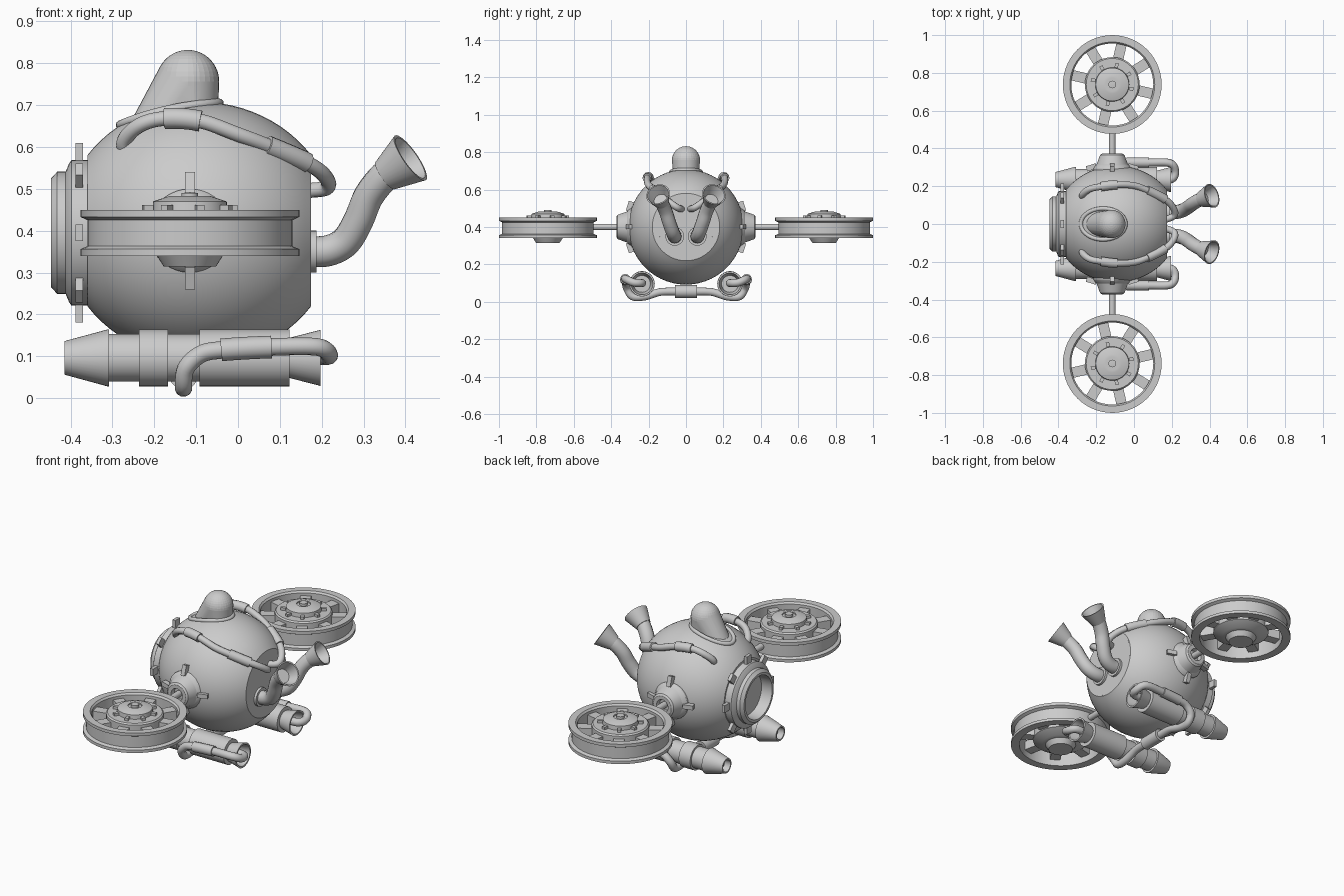
import bpy, bmesh
from math import sin, cos, pi, sqrt, radians
from mathutils import Vector, Matrix

if "Cube" in bpy.data.objects:
    bpy.data.objects.remove(bpy.data.objects["Cube"])


def finish(name, bm):
    bmesh.ops.recalc_face_normals(bm, faces=bm.faces)
    me = bpy.data.meshes.new(name)
    bm.to_mesh(me)
    bm.free()
    ob = bpy.data.objects.new(name, me)
    bpy.context.collection.objects.link(ob)
    return ob


def lathe(name, profile, origin, axis=(0, 0, 1), n=40, closed=False):
    """Spin (radius, height) points around an axis through origin."""
    bm = bmesh.new()
    M = Matrix.Translation(origin) @ Vector(axis).to_track_quat('Z', 'Y').to_matrix().to_4x4()
    rings = []
    for r, h in profile:
        if r == 0:
            rings.append([bm.verts.new(M @ Vector((0, 0, h)))] * n)
        else:
            rings.append([bm.verts.new(M @ Vector((r * cos(2 * pi * i / n), r * sin(2 * pi * i / n), h)))
                          for i in range(n)])
    if closed:
        rings.append(rings[0])
    for a, b in zip(rings, rings[1:]):
        for i in range(n):
            j = (i + 1) % n
            bm.faces.new(list(dict.fromkeys((a[i], a[j], b[j], b[i]))))
    return finish(name, bm)


def box(name, M, dims):
    bm = bmesh.new()
    bmesh.ops.create_cube(bm, size=1, matrix=M @ Matrix.Diagonal((*dims, 1)))
    return finish(name, bm)


def smooth_path(pts, closed=False, steps=6):
    """Catmull-Rom samples through the points."""
    P = [Vector(p) for p in pts]
    P = [P[-1]] + P + P[:2] if closed else [2 * P[0] - P[1]] + P + [2 * P[-1] - P[-2]]
    out = []
    for a, b, c, d in zip(P, P[1:], P[2:], P[3:]):
        for k in range(steps):
            t = k / steps
            out.append(0.5 * (2 * b + (c - a) * t + (2 * a - 5 * b + 4 * c - d) * t * t
                              + (3 * b - a - 3 * c + d) * t ** 3))
    return out if closed else out + [P[-2]]


def tube(name, path, r, closed=False):
    cu = bpy.data.curves.new(name, 'CURVE')
    cu.dimensions = '3D'
    cu.bevel_depth, cu.bevel_resolution, cu.use_fill_caps = r, 4, True
    sp = cu.splines.new('POLY')
    sp.points.add(len(path) - 1)
    for p, co in zip(sp.points, path):
        p.co = (*co, 1)
    sp.use_cyclic_u = closed
    tmp = bpy.data.objects.new(name + "_curve", cu)
    me = bpy.data.meshes.new_from_object(tmp)
    bpy.data.objects.remove(tmp)
    ob = bpy.data.objects.new(name, me)
    bpy.context.collection.objects.link(ob)
    return ob


# Round hull, slightly stretched along x and cut flat at both ends
CX, CZ, RX, R = -0.0925, 0.40, 0.33, 0.308
a0 = 0.945
prof = [(0, -RX * sin(a0))]
for i in range(25):
    a = -a0 + 2 * a0 * i / 24
    prof.append((R * cos(a), RX * sin(a)))
prof.append((0, RX * sin(a0)))
lathe("hull", prof, (CX, 0, CZ), (1, 0, 0), 56)

# Porthole with lugs, and the opposite end plate
lathe("porthole", [(0, .33), (.174, .33), (.174, .398), (.165, .404), (.146, .412), (.146, .432), (.130, .447),
                   (.117, .447), (.112, .385), (0, .385)], (0, 0, .395), (-1, 0, 0), 48)
for k in range(8):
    M = Matrix.Translation((-.379, 0, .395)) @ Matrix.Rotation(k * pi / 4, 4, 'X') @ Matrix.Translation((0, 0, .188))
    box("porthole_lug", M, (.018, .04, .054))
lathe("end_plate", [(0, .14), (.176, .14), (.176, .175), (.150, .175), (.146, .168), (0, .168)],
      (0, 0, .40), (1, 0, 0), 48)

# Leaning dome on top: hull of spheres, with a collar laid on the surface
bm = bmesh.new()
for x, z, r in ((-.120, .757, .075), (-.205, .625, .062), (-.115, .65, .066)):
    bmesh.ops.create_uvsphere(bm, u_segments=32, v_segments=20, radius=r, matrix=Matrix.Translation((x, 0, z)))
res = bmesh.ops.convex_hull(bm, input=bm.verts)
junk = {g for g in res["geom_interior"] + res["geom_unused"] if isinstance(g, bmesh.types.BMVert)}
bmesh.ops.delete(bm, geom=list(junk), context='VERTS')
finish("top_dome", bm)
loop = []
for k in range(40):
    x, y = -.163 + .118 * cos(k * pi / 20), .082 * sin(k * pi / 20)
    loop.append(Vector((x, y, CZ + sqrt(R * R * (1 - ((x - CX) / RX) ** 2) - y * y))))
tube("dome_collar", loop, .011, True)

WX, WY = -.115, .7385
for s, side in ((1, "back"), (-1, "front")):
    def flip(pts):
        return [(x, y * s, z) for x, y, z in pts]

    # Side hub with four lugs and axle
    lathe(side + "_hub", [(0, .24), (.10, .24), (.10, .295), (.09, .31), (.083, .315), (.065, .365), (.055, .372),
                          (.035, .372), (.03, .35), (0, .35)], (WX, 0, .40), (0, s, 0))
    for k in range(4):
        M = (Matrix.Translation((WX, .30 * s, .40)) @ Matrix.Rotation(k * pi / 2, 4, 'Y')
             @ Matrix.Translation((0, 0, .11)) @ Matrix.Rotation(s * .3, 4, 'X'))
        box(side + "_hub_lug", M, (.024, .028, .055))
    lathe(side + "_axle", [(0, .33), (.017, .33), (.017, .52), (0, .52)], (WX, 0, .40), (0, s, 0), 20)

    # Wheel: grooved rim, spokes, bolted centre
    c = (WX, WY * s, 0)
    lathe(side + "_rim", [(.217, .34), (.2615, .34), (.2615, .356), (.245, .363), (.245, .425), (.2615, .433),
                          (.2615, .45), (.225, .45), (.217, .44)], c, n=56, closed=True)
    lathe(side + "_wheel_centre", [(0, .315), (.063, .315), (.08, .342), (.10, .345), (.145, .37), (.145, .44),
                                   (.138, .447), (.09, .447), (.088, .47), (.048, .483), (.035, .483),
                                   (.035, .476), (.02, .476), (.02, .49), (0, .492)], c)
    for k in range(8):
        turn = Matrix.Translation(c) @ Matrix.Rotation(s * radians(32) + k * pi / 4, 4, 'Z')
        box(side + "_spoke", turn @ Matrix.Translation((.18, 0, .40)), (.09, .055, .05))
        box(side + "_bolt", turn @ Matrix.Translation((.103, 0, .45)), (.024, .018, .022))

    # Cylinder tank under the hull, open at both ends
    lathe(side + "_tank", [(0, -.38), (.030, -.38), (.032, -.415), (.040, -.415), (.068, -.312), (.068, -.308),
                           (.057, -.308), (.057, -.237), (.068, -.237), (.068, -.167), (.057, -.167), (.057, -.092),
                           (.068, -.092), (.068, .123), (.048, .123), (.067, .197), (.058, .197), (.045, .14),
                           (0, .14)], (0, .235 * s, .096), (1, 0, 0))

    # Hose from tank end, along its side and under the hull
    path = smooth_path(flip([(.13, .235, .1), (.20, .238, .1), (.218, .28, .103), (.19, .322, .122), (.08, .325, .122),
                             (-.04, .325, .115), (-.09, .322, .104), (-.125, .315, .07), (-.13, .285, .028),
                             (-.13, .22, .028), (-.13, .14, .052), (-.13, .06, .055), (-.13, 0, .055)]))
    tube(side + "_tank_hose", path, .021)
    tube(side + "_tank_hose_sleeve", path[24:31], .027)

    # Hose over the upper hull
    path = smooth_path(flip([(-.265, .135, .58), (-.272, .155, .615), (-.235, .185, .652), (-.175, .198, .668),
                             (-.09, .208, .662), (0, .203, .63), (.07, .178, .603), (.165, .13, .562),
                             (.208, .085, .53), (.213, .045, .503), (.16, .02, .495)]))
    tube(side + "_upper_hose", path, .018)
    tube(side + "_upper_hose_sleeve_a", path[18:25], .025)
    tube(side + "_upper_hose_sleeve_b", path[36:43], .025)

    # Exhaust pipe with flange and flared horn
    path = smooth_path(flip([(.16, .06, .35), (.215, .062, .352), (.258, .072, .375), (.288, .09, .425),
                             (.312, .108, .482), (.345, .127, .525), (.37, .138, .545)]))
    tube(side + "_exhaust", path, .037)
    lathe(side + "_exhaust_flange", [(0, .16), (.05, .16), (.05, .188), (0, .188)], (0, .06 * s, .35), (1, 0, 0), 32)
    lathe(side + "_horn", [(0, 0), (.04, 0), (.065, .076), (.058, .076), (.036, .02), (0, .02)],
          (.352, .13 * s, .532), (.06, .02 * s, .042), 32)

# Sleeve joining the two lower hoses
lathe("centre_sleeve", [(0, -.06), (.034, -.06), (.034, .06), (0, .06)], (-.13, 0, .055), (0, 1, 0), 28)

# Smooth shading with sharp edges kept
for ob in bpy.context.scene.objects:
    ob.select_set(True)
    bpy.context.view_layer.objects.active = ob
bpy.ops.object.shade_smooth_by_angle(angle=radians(32))
